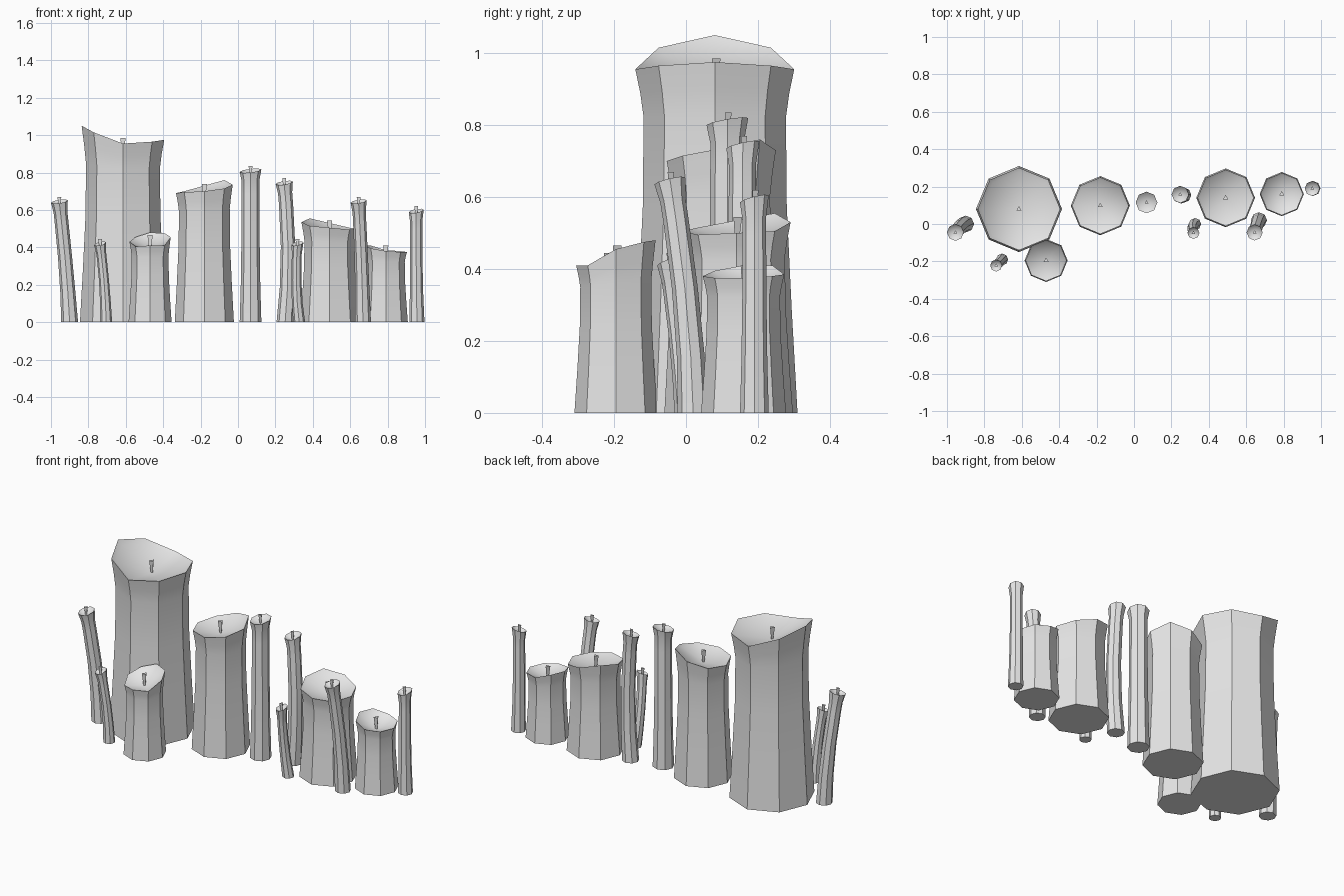
import bpy, bmesh, math
from mathutils import Vector

cube = bpy.data.objects.get("Cube")
if cube:
    bpy.data.objects.remove(cube, do_unlink=True)

wax = bpy.data.materials.new("grey wax")
wax.use_nodes = True
wax.diffuse_color = (0.8, 0.8, 0.8, 1)
wax.node_tree.nodes["Principled BSDF"].inputs["Base Color"].default_value = (0.8, 0.8, 0.8, 1)

SIDES = 8


def finish(name, bm):
    bmesh.ops.recalc_face_normals(bm, faces=bm.faces)
    mesh = bpy.data.meshes.new(name)
    bm.to_mesh(mesh)
    bm.free()
    mesh.materials.append(wax)
    obj = bpy.data.objects.new(name, mesh)
    bpy.context.collection.objects.link(obj)
    bpy.ops.object.select_all(action='DESELECT')
    obj.select_set(True)
    bpy.context.view_layer.objects.active = obj
    bpy.ops.object.shade_smooth_by_angle(angle=math.radians(40))


def wick(name, x, y, z, height, radius):
    # three-sided wick, wider at the top
    bm = bmesh.new()
    bmesh.ops.create_cone(bm, cap_ends=True, segments=3, radius1=radius * 0.4,
                          radius2=radius, depth=height)
    bmesh.ops.translate(bm, verts=bm.verts, vec=(x, y, z + height / 2))
    finish(name, bm)


def candle(name, path, profile, rim, pool, wick_size):
    """path: centre at base, middle and top; profile: (height share, radius);
    rim: height of each rim corner; pool: height of the melted centre."""
    base, mid, top = (Vector(p) for p in path)
    low = min(rim)

    def centre(t):
        # quadratic curve passing through the three centres
        return base * (1 - t) * (1 - 2 * t) + mid * 4 * t * (1 - t) + top * t * (2 * t - 1)

    bm = bmesh.new()
    rings = []
    for share, radius in profile:
        c = centre(min(share, 1))
        ring = []
        for i in range(SIDES):
            a = math.tau * i / SIDES
            # the rim unevenness fades out quickly down the side
            z = low * share + (rim[i] - low) * share ** 8
            ring.append(bm.verts.new((c.x + radius * math.cos(a), c.y + radius * math.sin(a), z)))
        rings.append(ring)
    # melted hollow inside the rim
    r_top = profile[-1][1]
    inner = []
    for i in range(SIDES):
        a = math.tau * i / SIDES
        inner.append(bm.verts.new((top.x + r_top * 0.9 * math.cos(a), top.y + r_top * 0.9 * math.sin(a),
                                   rim[i] * 0.8 + pool * 0.2)))
    rings.append(inner)
    for a, b in zip(rings, rings[1:]):
        for i in range(SIDES):
            j = (i + 1) % SIDES
            bm.faces.new((a[i], a[j], b[j], b[i]))
    tip = bm.verts.new((top.x, top.y, pool))
    for i in range(SIDES):
        bm.faces.new((inner[i], inner[(i + 1) % SIDES], tip))
    bm.faces.new(rings[0][::-1])
    finish(name, bm)
    wick(name + "_wick", top.x, top.y, pool - 0.005, *wick_size)


def pillar(name, x, y, r, rim, pool):
    profile = [(0, r), (0.3, r * 0.93), (0.6, r * 0.87), (0.86, r * 0.86), (0.93, r * 0.9), (1, r * 0.96)]
    candle(name, [(x, y)] * 3, profile, rim, pool, (0.075, 0.016))


def taper(name, path, r, height, tilt=0.012):
    # slim candle with a pinched neck and a flared lip
    share = 1 - 0.05 / height
    profile = [(0, r), (0.25, r * 0.9), (0.55, r * 0.84), (share - 0.08, r * 0.82), (share, r * 0.82), (1, r)]
    rim = [height + tilt * math.sin(math.tau * i / SIDES + 0.6) for i in range(SIDES)]
    candle(name, path, profile, rim, height - 0.025, (0.055, 0.012))


# thick pillar candles
pillar("tall_pillar", -0.615, 0.08, 0.23, [.975, .965, .955, 1.015, 1.05, 1.015, .955, .965], 0.915)
pillar("second_pillar", -0.18, 0.098, 0.158, [.735, .76, .73, .70, .69, .695, .70, .715], 0.67)
pillar("front_pillar", -0.47, -0.195, 0.115, [.455, .475, .48, .455, .43, .405, .41, .41], 0.395)
pillar("third_pillar", 0.49, 0.14, 0.157, [.50, .505, .53, .555, .535, .515, .505, .495], 0.475)
pillar("short_pillar", 0.79, 0.16, 0.118, [.375, .38, .385, .41, .41, .395, .38, .375], 0.34)

# slim taper candles
taper("left_end_taper", [(-.90, .0), (-.922, -.01), (-.955, -.045)], 0.045, 0.645)
taper("small_front_taper", [(-.705, -.19), (-.715, -.2), (-.737, -.222)], 0.032, 0.42)
taper("centre_taper", [(.067, .115)] * 3, 0.058, 0.81)
taper("bent_taper", [(.252, .155), (.268, .155), (.247, .158)], 0.046, 0.745)
taper("small_back_taper", [(.327, .0), (.312, -.02), (.318, -.048)], 0.032, 0.42)
taper("leaning_taper", [(.668, .02), (.66, .0), (.645, -.045)], 0.043, 0.645)
taper("right_end_taper", [(.957, .19), (.953, .19), (.953, .19)], 0.04, 0.595)
